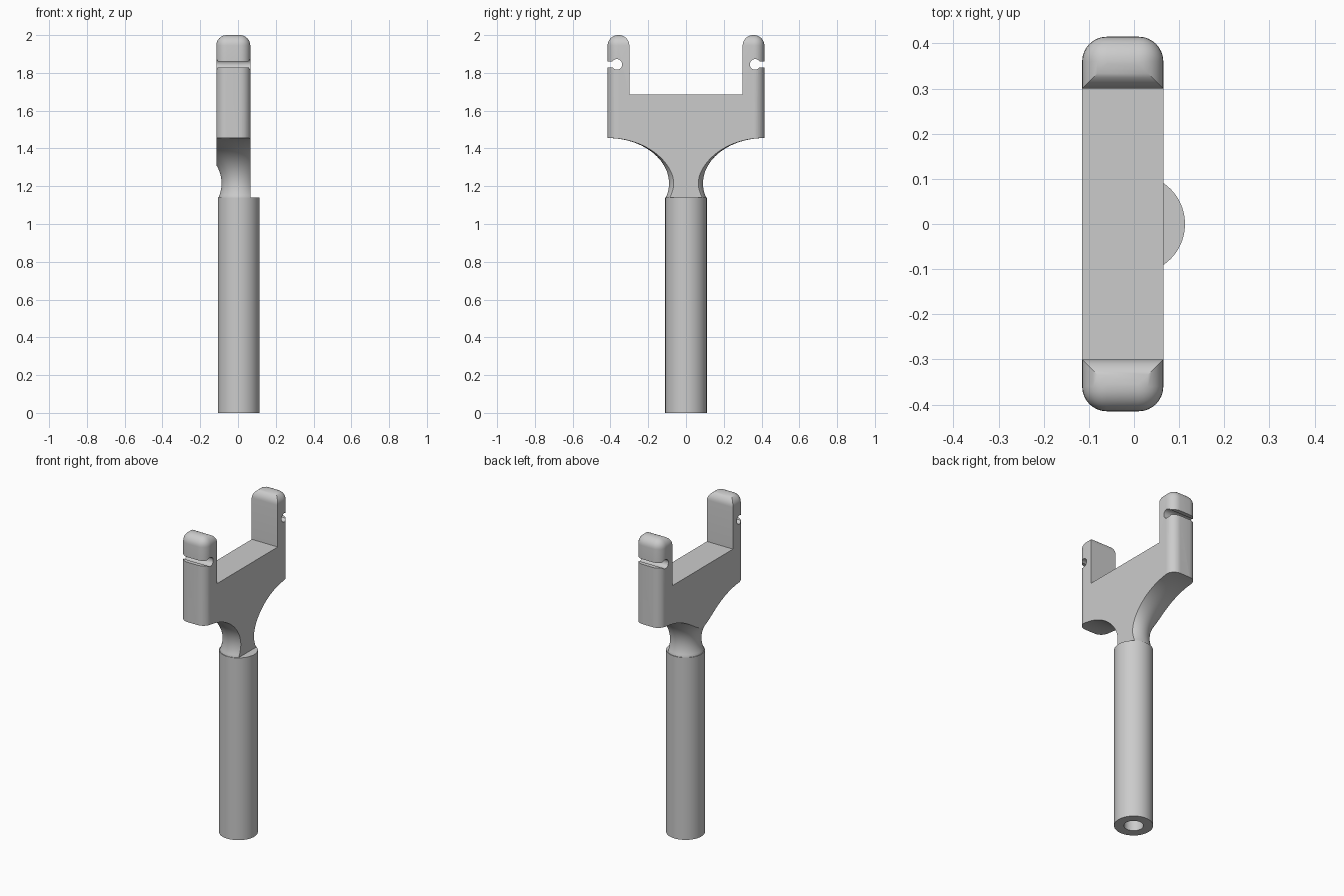
import bpy, bmesh, math
from mathutils import Vector, Matrix

cube = bpy.data.objects.get("Cube")
if cube:
    bpy.data.objects.remove(cube, do_unlink=True)

GREY = (0.6, 0.6, 0.6, 1)
grey = bpy.data.materials.new("light grey")
grey.use_nodes = True
grey.diffuse_color = GREY
grey.node_tree.nodes["Principled BSDF"].inputs["Base Color"].default_value = GREY

AXIS_X = 0.003                  # handle axis
X0, X1 = -0.115, 0.065          # flat sides of the fork
HALF, INNER = 0.415, 0.30       # outer and inner prong faces
JOINT, CROTCH, TOP = 1.14, 1.685, 2.0
ROUND = 0.055


def finish(bm, name):
    bmesh.ops.recalc_face_normals(bm, faces=bm.faces)
    mesh = bpy.data.meshes.new(name)
    bm.to_mesh(mesh)
    bm.free()
    mesh.materials.append(grey)
    ob = bpy.data.objects.new(name, mesh)
    bpy.context.collection.objects.link(ob)
    return ob


def lathe(name, profile, steps=96):
    """Turn a list of (radius, z) around the handle axis."""
    bm = bmesh.new()
    vs = [bm.verts.new((AXIS_X + r, 0, z)) for r, z in profile]
    es = [bm.edges.new(pair) for pair in zip(vs, vs[1:])]
    bmesh.ops.spin(bm, geom=vs + es, cent=(AXIS_X, 0, 0), axis=(0, 0, 1),
                   angle=math.tau, steps=steps)
    bmesh.ops.remove_doubles(bm, verts=bm.verts, dist=1e-5)
    return finish(bm, name)


def prism(bm, outline, x0, x1):
    """Extrude a (y, z) outline along x."""
    face = bm.faces.new([bm.verts.new((x0, y, z)) for y, z in outline])
    new = bmesh.ops.extrude_face_region(bm, geom=[face])["geom"]
    bmesh.ops.translate(bm, vec=(x1 - x0, 0, 0),
                        verts=[v for v in new if isinstance(v, bmesh.types.BMVert)])


def cut(ob, cutter, operation):
    mod = ob.modifiers.new(operation.lower(), 'BOOLEAN')
    mod.operation, mod.solver, mod.object = operation, 'EXACT', cutter
    bpy.context.view_layer.objects.active = ob
    bpy.ops.object.modifier_apply(modifier=mod.name)
    bpy.data.objects.remove(cutter, do_unlink=True)


def smooth(ob):
    bpy.ops.object.select_all(action='DESELECT')
    ob.select_set(True)
    bpy.context.view_layer.objects.active = ob
    bpy.ops.object.shade_smooth_by_angle(angle=math.radians(30))


# Handle with a blind bore from below
handle = lathe("handle", [(0, 0.6), (0.055, 0.6), (0.055, 0), (0.11, 0),
                          (0.11, JOINT), (0, JOINT)])

# Fork: U-shaped slab with rounded prong tops and outer edges
low = JOINT - 0.01
side = [(INNER, CROTCH), (INNER, TOP), (HALF, TOP), (HALF, low)]
bm = bmesh.new()
prism(bm, side + [(-y, z) for y, z in reversed(side)], X0, X1)
rounded = []
for e in bm.edges:
    a, b = (v.co for v in e.verts)
    on_top = min(a.z, b.z) > TOP - 0.01
    outer = abs(a.z - b.z) > 0.1 and min(abs(a.y), abs(b.y)) > HALF - 0.01
    if on_top or outer:
        rounded.append(e)
bmesh.ops.bevel(bm, geom=rounded, offset=ROUND, segments=8, profile=0.5,
                affect='EDGES', clamp_overlap=True)
fork = finish(bm, "fork")

# Turned neck: a quarter-ellipse sweep flaring from the handle to the prongs
ARC_Z, RISE, REACH = 1.215, 0.24, 0.325
start = math.asin((JOINT - ARC_Z) / RISE)
arc = []
for i in range(33):
    t = start + (math.pi / 2 - start) * i / 32
    arc.append((HALF - REACH * math.cos(t), ARC_Z + RISE * math.sin(t)))
flare = lathe("neck_flare", [(0, low - 0.01), (arc[0][0], low - 0.01)] + arc
              + [(0.6, ARC_Z + RISE), (0.6, 2.1), (0, 2.1)], 128)
cut(fork, flare, 'INTERSECT')

# Keyhole slots across the outside of both prongs
HOLE_Y, HOLE_Z, HOLE_R, GAP = 0.366, 1.845, 0.028, 0.016
a = math.asin(GAP / HOLE_R)
for s in (-1, 1):
    outline = [(s * 0.5, HOLE_Z + GAP)]
    for i in range(25):
        t = a + (math.tau - 2 * a) * i / 24
        outline.append((s * (HOLE_Y + HOLE_R * math.cos(t)),
                        HOLE_Z + HOLE_R * math.sin(t)))
    outline.append((s * 0.5, HOLE_Z - GAP))
    bm = bmesh.new()
    prism(bm, outline, X0 - 0.1, X1 + 0.1)
    cut(fork, finish(bm, "slot_cutter"), 'DIFFERENCE')

for ob in (handle, fork):
    smooth(ob)
